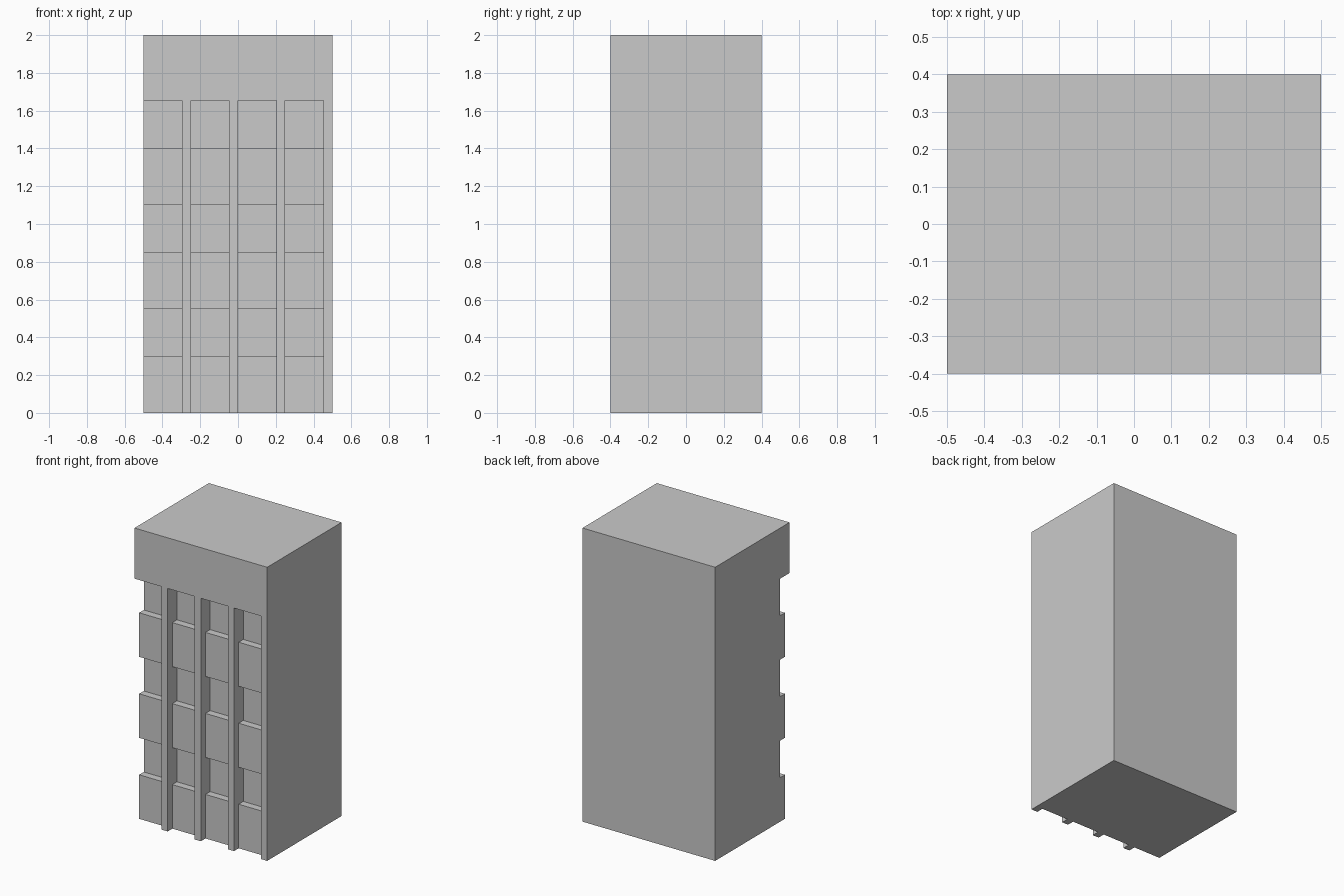
import bpy
import bmesh

WIDTH, DEPTH, HEIGHT = 1.0, 0.8, 2.0
FLOORS, BAYS = 3, 4
FLOOR_H = 0.5517      # storey height
PANEL_H = 0.30        # solid panel below each window
PILLAR_W = 0.047
PANEL_INSET, WINDOW_INSET = 0.05, 0.10
FRONT = -DEPTH / 2

old = bpy.data.objects.get("Cube")
if old:
    bpy.data.objects.remove(old, do_unlink=True)

# Concrete grey for the whole building
grey = bpy.data.materials.new("concrete_grey")
grey.use_nodes = True
colour = (0.59, 0.59, 0.59, 1)
grey.diffuse_color = colour
grey.node_tree.nodes["Principled BSDF"].inputs["Base Color"].default_value = colour


def make_object(name, bm):
    bmesh.ops.recalc_face_normals(bm, faces=bm.faces)
    mesh = bpy.data.meshes.new(name)
    bm.to_mesh(mesh)
    bm.free()
    mesh.materials.append(grey)
    obj = bpy.data.objects.new(name, mesh)
    bpy.context.collection.objects.link(obj)
    return obj


def extrude_profile(bm, profile, x0, x1):
    """Sweep a (y, z) outline from x0 to x1."""
    face = bm.faces.new([bm.verts.new((x0, y, z)) for y, z in profile])
    result = bmesh.ops.extrude_face_region(bm, geom=[face])
    moved = [v for v in result["geom"] if isinstance(v, bmesh.types.BMVert)]
    bmesh.ops.translate(bm, verts=moved, vec=(x1 - x0, 0, 0))
    # the start cap is kept so that the solid is closed
    if not face.is_valid or len(face.link_loops if hasattr(face, "link_loops") else face.loops) == 0:
        bmesh.ops.holes_fill(bm, edges=bm.edges)


# Main block
bm = bmesh.new()
y0, y1 = FRONT, -FRONT
extrude_profile(bm, [(y0, 0), (y1, 0), (y1, HEIGHT), (y0, HEIGHT)], -WIDTH / 2, WIDTH / 2)
building = make_object("building_block", bm)

# Stepped outline of one bay: shallow at the panels, deep at the windows
panel_y, window_y = FRONT + PANEL_INSET, FRONT + WINDOW_INSET
outline = [(FRONT - 0.1, -0.1), (panel_y, -0.1)]
for floor in range(FLOORS):
    sill = floor * FLOOR_H + PANEL_H
    head = (floor + 1) * FLOOR_H
    outline += [(panel_y, sill), (window_y, sill), (window_y, head)]
    if floor < FLOORS - 1:
        outline.append((panel_y, head))
outline.append((FRONT - 0.1, FLOORS * FLOOR_H))

# Cut the bays between the pillars; the first one is open at the corner
bm = bmesh.new()
pitch = WIDTH / BAYS
for bay in range(BAYS):
    left = -WIDTH / 2 + bay * pitch
    start = left - 0.1 if bay == 0 else left
    extrude_profile(bm, outline, start, left + pitch - PILLAR_W)
cutter = make_object("bay_cutter", bm)
cutter.hide_render = True

cut = building.modifiers.new("bays", "BOOLEAN")
cut.operation = "DIFFERENCE"
cut.solver = "EXACT"
cut.object = cutter
bpy.context.view_layer.objects.active = building
building.select_set(True)
bpy.ops.object.modifier_apply(modifier=cut.name)
bpy.data.objects.remove(cutter, do_unlink=True)
